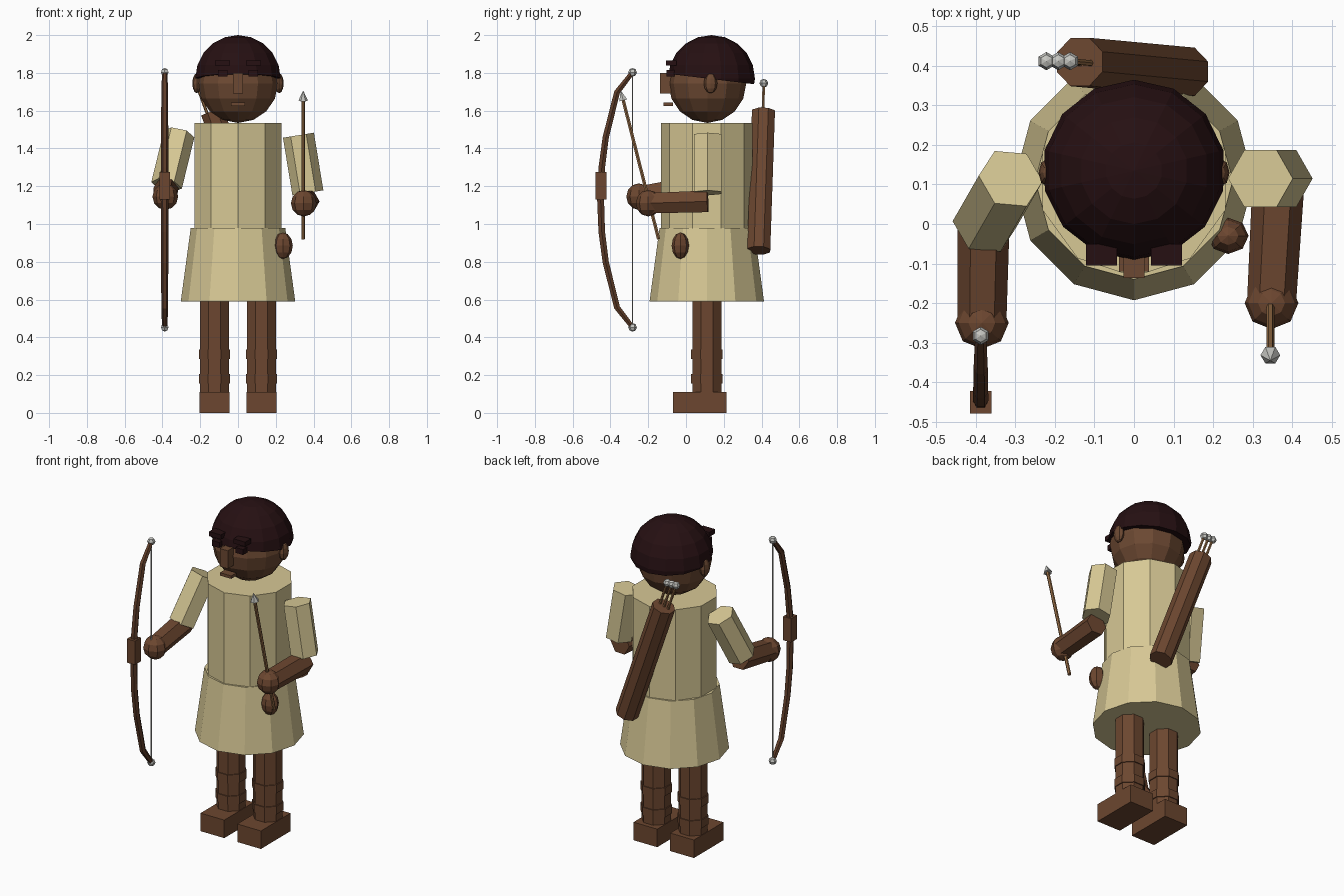
import bpy, bmesh, math
from mathutils import Vector, Matrix

if "Cube" in bpy.data.objects:
    bpy.data.objects.remove(bpy.data.objects["Cube"])


def colour(name, r, g, b):
    m = bpy.data.materials.new(name)
    m.diffuse_color = (r, g, b, 1)
    m.use_nodes = True
    m.node_tree.nodes["Principled BSDF"].inputs["Base Color"].default_value = m.diffuse_color
    return m


SKIN = colour("brown skin", .15, .066, .032)
LEATHER = colour("brown leather", .15, .062, .029)
CLOTH = colour("cream cloth", .68, .58, .30)
HAIR = colour("dark hair", .019, .005, .006)
WOOD = colour("dark wood", .115, .046, .022)
SHAFT = colour("light wood", .30, .15, .06)
METAL = colour("pale grey", .56, .56, .53)


def finish(name, bm, mat):
    bmesh.ops.recalc_face_normals(bm, faces=bm.faces)
    me = bpy.data.meshes.new(name)
    bm.to_mesh(me)
    bm.free()
    me.materials.append(mat)
    ob = bpy.data.objects.new(name, me)
    bpy.context.collection.objects.link(ob)
    return ob


def tube(name, pts, radii, sides, mat, phase=0):
    """Capped faceted tube along a path, one radius per point."""
    pts = [Vector(p) for p in pts]
    bm = bmesh.new()
    rings = []
    for i, p in enumerate(pts):
        d = (pts[min(i + 1, len(pts) - 1)] - pts[max(i - 1, 0)]).normalized()
        u = (Vector((1, 0, 0)) - d * d.x).normalized()
        v = d.cross(u)
        angles = [math.radians(phase) + 2 * math.pi * k / sides for k in range(sides)]
        rings.append([bm.verts.new(p + radii[i] * (u * math.cos(a) + v * math.sin(a)))
                      for a in angles])
    for a, b in zip(rings, rings[1:]):
        for k in range(sides):
            n = (k + 1) % sides
            bm.faces.new((a[k], a[n], b[n], b[k]))
    bm.faces.new(rings[0])
    bm.faces.new(rings[-1])
    return finish(name, bm, mat)


def box(name, lo, hi, mat):
    lo, hi = Vector(lo), Vector(hi)
    bm = bmesh.new()
    bmesh.ops.create_cube(bm, size=1, matrix=Matrix.Translation((lo + hi) / 2)
                          @ Matrix.Diagonal((*(hi - lo), 1)))
    return finish(name, bm, mat)


def ball(name, c, r, mat, seg=12, rings=8, cut=None):
    """Faceted ellipsoid; cut = (point, normal) keeps the side the normal points to."""
    bm = bmesh.new()
    bmesh.ops.create_uvsphere(bm, u_segments=seg, v_segments=rings, radius=1,
                              matrix=Matrix.Translation(c) @ Matrix.Diagonal((*r, 1)))
    if cut:
        geom = bm.verts[:] + bm.edges[:] + bm.faces[:]
        bmesh.ops.bisect_plane(bm, geom=geom, plane_co=cut[0], plane_no=cut[1],
                               clear_inner=True)
        bmesh.ops.holes_fill(bm, edges=[e for e in bm.edges if e.is_boundary])
    return finish(name, bm, mat)


Y = .11  # body axis

# Tunic
tube("tunic_body", [(0, Y, .93), (0, Y, 1.535)], [.243, .243], 10, CLOTH, 18)
tube("tunic_skirt", [(0, Y, .59), (0, Y, .98)], [.303, .25], 12, CLOTH)

# Head, hair and face
ball("head", (0, .113, 1.745), (.212, .206, .21), SKIN)
ball("hair", (0, .135, 1.77), (.232, .23, .23), HAIR, 14, 10,
     cut=((0, -.095, 1.795), (0, .12, 1)))
box("nose", (-.027, -.137, 1.69), (.027, -.08, 1.80), SKIN)
box("mouth", (-.038, -.12, 1.625), (.038, -.07, 1.643), SKIN)
for s, side in ((-1, "right"), (1, "left")):
    ball(side + "_ear", (s * .218, .13, 1.745), (.024, .036, .053), SKIN, 8, 6)
    xs = sorted((s * .043, s * .122))
    box(side + "_brow", (xs[0], -.105, 1.838), (xs[1], -.05, 1.866), HAIR)
    xs = sorted((s * .055, s * .105))
    box(side + "_eye", (xs[0], -.102, 1.782), (xs[1], -.06, 1.815), HAIR)

    # Legs, boot straps and feet
    x = s * .124
    tube(side + "_leg", [(x, Y, .05), (x, Y, .65)], [.083, .083], 8, LEATHER, 22.5)
    for z in (.18, .31):
        tube(side + "_boot_strap", [(x, Y, z - .025), (x, Y, z + .025)],
             [.089, .089], 8, LEATHER, 22.5)
    box(side + "_foot", (x - .08, -.07, 0), (x + .08, .215, .11), LEATHER)

# Arms: (side, shoulder, sleeve end, elbow, hand)
for side, a, b, c, h in (
        ("right", (-.312, .115, 1.475), (-.378, -.0, 1.205), (-.38, .03, 1.195), (-.385, -.25, 1.145)),
        ("left", (.32, .115, 1.47), (.37, .115, 1.165), (.366, .115, 1.12), (.348, -.2, 1.11))):
    tube(side + "_sleeve", [a, b], [.083, .083], 6, CLOTH)
    tube(side + "_forearm", [c, h], [.066, .062], 6, LEATHER)
    ball(side + "_hand", h, (.068, .066, .07), LEATHER, 8, 6)

# Bow with grip, tips and string
BX = -.388
half = [(-.452, 0), (-.446, .17), (-.425, .33), (-.365, .57), (-.283, .675)]
path = [(y, -z) for y, z in half[:0:-1]] + half
radii = [.014, .018, .019, .02, .021, .02, .019, .018, .014]
tube("bow_limbs", [(BX, y, 1.128 + z) for y, z in path], radii, 6, WOOD)
box("bow_grip", (BX - .027, -.48, 1.13), (BX + .027, -.422, 1.275), LEATHER)
for z in (.453, 1.803):
    ball("bow_tip", (BX, -.283, z), (.023, .023, .023), METAL, 6, 4)
tube("bow_string", [(BX, -.283, .455), (BX, -.283, 1.80)], [.004, .004], 6, METAL)

# Arrow held in the left hand
tail, tip = Vector((.345, -.145, .92)), Vector((.345, -.345, 1.705))
neck = tail.lerp(tip, .935)
tube("held_arrow_shaft", [tail, neck], [.01, .01], 6, SHAFT)
tube("held_arrow_head", [neck, tip], [.025, .001], 6, METAL)

# Quiver with three arrows on the back
top, base = Vector((-.137, .41, 1.595)), Vector((.13, .385, .86))
tube("quiver", [base, top], [.066, .066], 8, LEATHER, 22.5)
d = (top - base).normalized()
for off in (-.03, 0, .03):
    foot = top + Vector((off, -.003, 0))
    end = foot + d * .16
    tube("quiver_arrow_shaft", [foot - d * .1, end], [.008, .008], 6, SHAFT)
    ball("quiver_arrow_tip", end, (.023, .023, .023), METAL, 6, 4)

# Belt pouch
ball("belt_pouch", (.238, -.03, .885), (.052, .046, .07), LEATHER, 8, 6)
